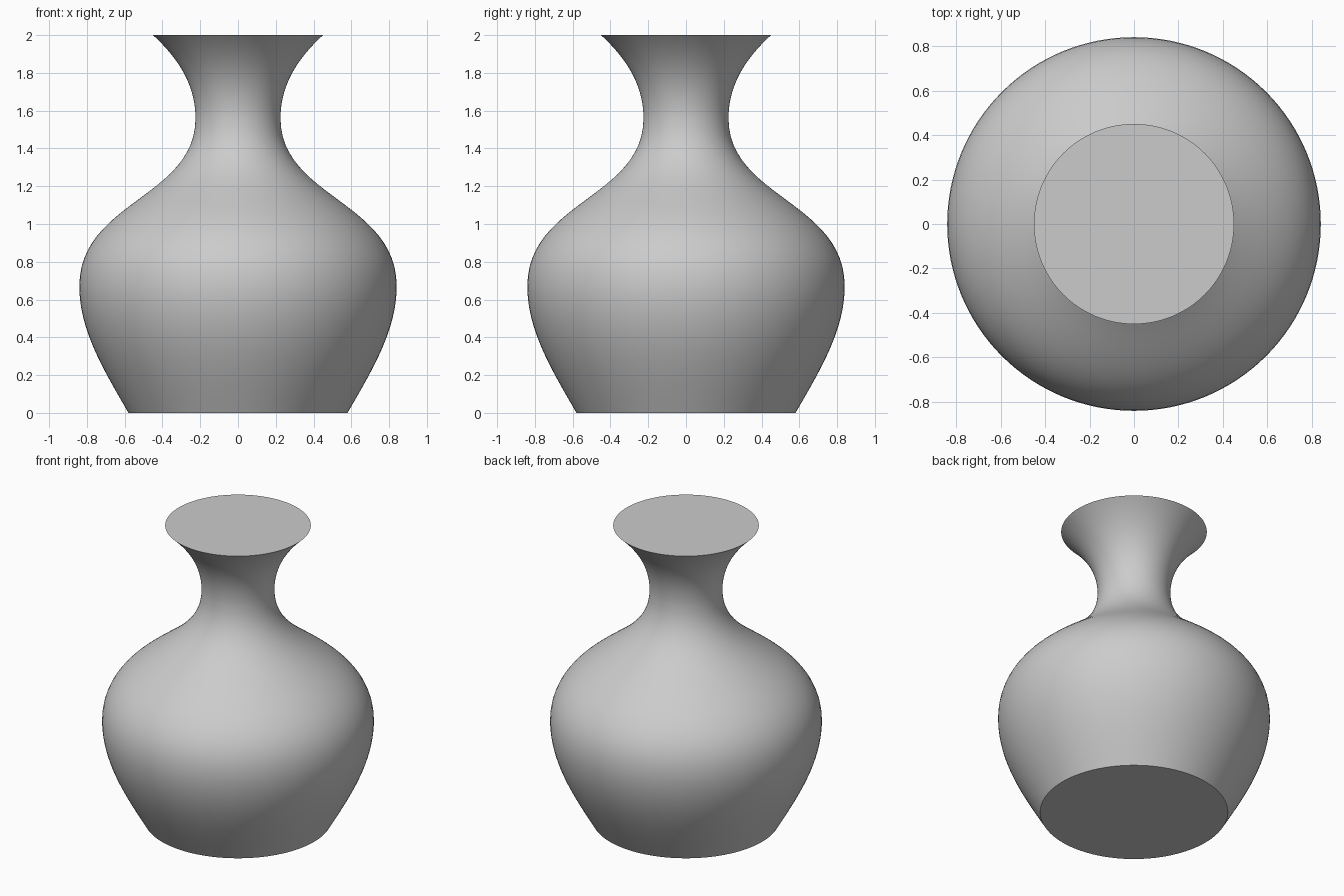
import bpy, bmesh, math
from mathutils import Vector
from mathutils.geometry import interpolate_bezier

if "Cube" in bpy.data.objects:
    bpy.data.objects.remove(bpy.data.objects["Cube"])

SIDES = 128

# Profile as (radius, height) bezier spans: belly, shoulder to neck, flared lip
spans = [
    [(0.58, 0), (0.70, 0.21), (0.84, 0.43), (0.84, 0.67)],
    [(0.84, 0.67), (0.84, 1.12), (0.225, 1.14), (0.225, 1.56)],
    [(0.225, 1.56), (0.225, 1.74), (0.32, 1.88), (0.45, 2.0)],
]
profile = []
for span in spans:
    points = interpolate_bezier(*[Vector((r, 0, z)) for r, z in span], 25)
    profile += points if not profile else points[1:]

# Rings of the turned body
bm = bmesh.new()
rings = []
for p in profile:
    rings.append([bm.verts.new((p.x * math.cos(a), p.x * math.sin(a), p.z))
                  for a in (2 * math.pi * i / SIDES for i in range(SIDES))])
for low, high in zip(rings, rings[1:]):
    for i in range(SIDES):
        j = (i + 1) % SIDES
        bm.faces.new((low[i], low[j], high[j], high[i]))

# Flat base and flat closed top
bm.faces.new(rings[0][::-1])
bm.faces.new(rings[-1])

mesh = bpy.data.meshes.new("vase")
bm.to_mesh(mesh)
bm.free()
vase = bpy.data.objects.new("vase", mesh)
bpy.context.collection.objects.link(vase)
bpy.context.view_layer.objects.active = vase
vase.select_set(True)
bpy.ops.object.shade_smooth_by_angle(angle=math.radians(35))
